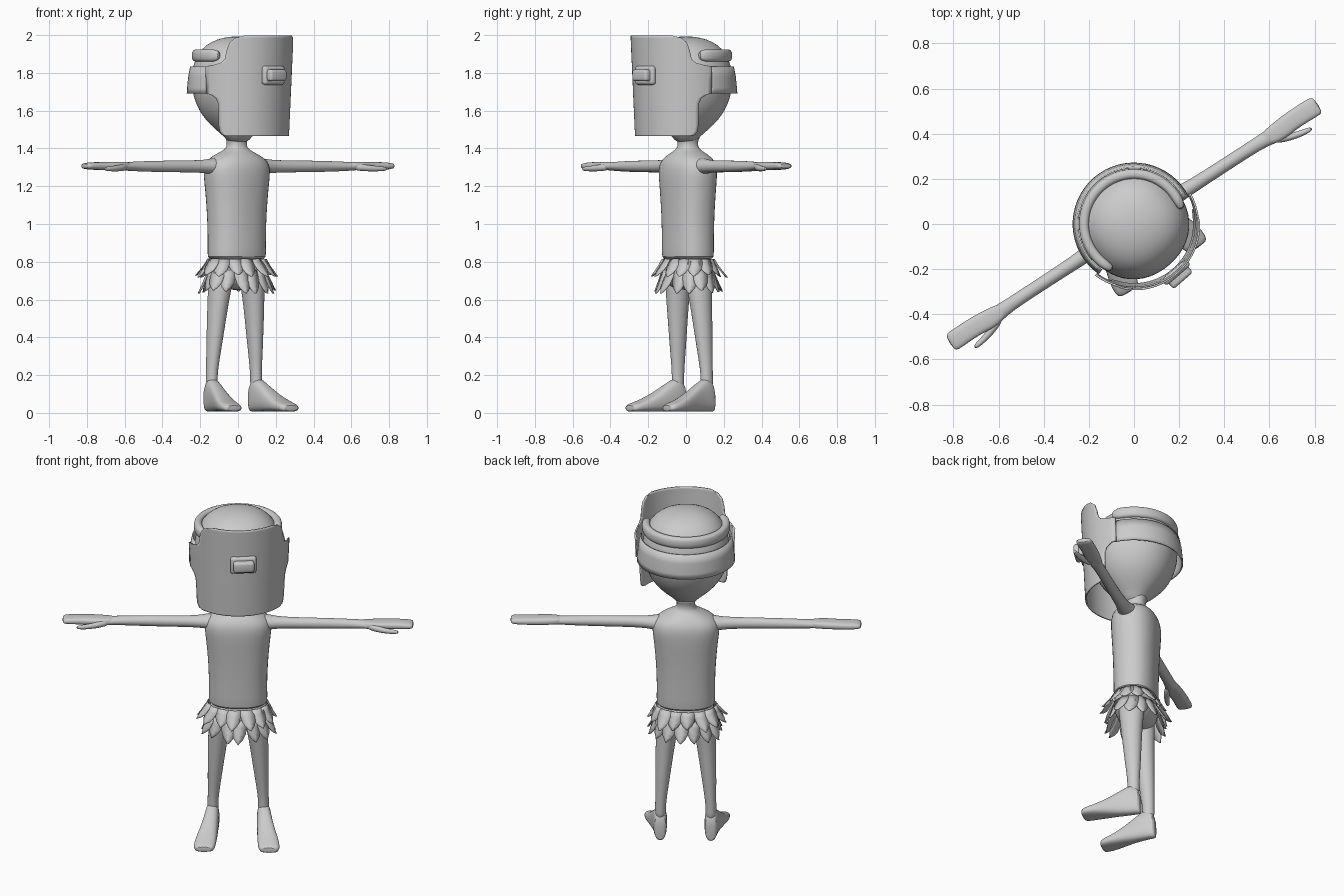
import bpy, bmesh, math, random
from mathutils import Matrix, Vector

if "Cube" in bpy.data.objects:
    bpy.data.objects.remove(bpy.data.objects["Cube"])

random.seed(4)
BODY = Matrix.Rotation(math.radians(33), 4, 'Z')   # figure stands turned to its left
HEAD = Matrix.Rotation(math.radians(41), 4, 'Z')   # head is turned a little further

grey = bpy.data.materials.new("plain grey")
grey.diffuse_color = (0.6, 0.6, 0.6, 1)
grey.use_nodes = True
grey.node_tree.nodes["Principled BSDF"].inputs["Base Color"].default_value = grey.diffuse_color


def finish(name, bm, turn, subsurf=0, thick=0.0, angle=50):
    bmesh.ops.transform(bm, matrix=turn, verts=bm.verts)
    bmesh.ops.recalc_face_normals(bm, faces=bm.faces)
    me = bpy.data.meshes.new(name)
    bm.to_mesh(me)
    bm.free()
    me.materials.append(grey)
    ob = bpy.data.objects.new(name, me)
    bpy.context.collection.objects.link(ob)
    if thick:
        mod = ob.modifiers.new("thickness", 'SOLIDIFY')
        mod.thickness = thick
        mod.offset = 0
    if subsurf:
        ob.modifiers.new("smooth", 'SUBSURF').levels = subsurf
    bpy.ops.object.select_all(action='DESELECT')
    ob.select_set(True)
    bpy.context.view_layer.objects.active = ob
    bpy.ops.object.shade_smooth_by_angle(angle=math.radians(angle))
    return ob


def loft(name, sections, turn, n=16, power=2.0, subsurf=1):
    """Skin rings given as (centre, u axis, v axis); superellipse cross-section."""
    bm = bmesh.new()
    rings = []
    for c, u, v in sections:
        ring = []
        for i in range(n):
            a = 2 * math.pi * (i + 0.5) / n
            ca, sa = math.cos(a), math.sin(a)
            p = (Vector(c) + Vector(u) * math.copysign(abs(ca) ** (2 / power), ca)
                 + Vector(v) * math.copysign(abs(sa) ** (2 / power), sa))
            ring.append(bm.verts.new(p))
        rings.append(ring)
    for r0, r1 in zip(rings, rings[1:]):
        for i in range(n):
            j = (i + 1) % n
            bm.faces.new((r0[i], r0[j], r1[j], r1[i]))
    bm.faces.new(rings[0])
    bm.faces.new(rings[-1])
    return finish(name, bm, turn, subsurf)


def upright(rows):
    """Horizontal sections from (z, cx, cy, rx, ry)."""
    return [((cx, cy, z), (rx, 0, 0), (0, ry, 0)) for z, cx, cy, rx, ry in rows]


def sheet(name, rows, turn, thick, steps=24):
    """Curved sheet; rows are (z, radius, first angle, last angle), 0 = facing forward."""
    bm = bmesh.new()
    grid = []
    for z, r, a0, a1 in rows:
        row = []
        for i in range(steps + 1):
            a = math.radians(a0 + (a1 - a0) * i / steps)
            row.append(bm.verts.new((r * math.sin(a), -r * math.cos(a), z)))
        grid.append(row)
    for p, q in zip(grid, grid[1:]):
        for i in range(steps):
            bm.faces.new((p[i], p[i + 1], q[i + 1], q[i]))
    return finish(name, bm, turn, 0, thick)


# Torso with neck, and the hips below it
Y = 0.012
loft("torso", upright([(z, 0, Y, a, b) for z, a, b in (
    (0.815, .150, .105), (0.818, .166, .118), (0.88, .163, .118), (1.0, .164, .120),
    (1.12, .172, .124), (1.22, .182, .130), (1.29, .192, .132), (1.335, .175, .122),
    (1.365, .125, .098), (1.385, .082, .073), (1.40, .057, .057), (1.42, .050, .052),
    (1.45, .052, .054), (1.47, .075, .075))]), BODY, 20, 2.3)
loft("hips", upright([(z, 0, Y, a, b) for z, a, b in (
    (0.84, .155, .110), (0.78, .165, .117), (0.72, .163, .112), (0.67, .12, .085),
    (0.65, .05, .04))]), BODY, 20, 2.3)

for s, side in ((-1, "right"), (1, "left")):
    # Leg
    loft(side + "_leg", upright([(z, s * x, y, a, b) for z, x, y, a, b in (
        (.78, .085, .014, .070, .085), (.65, .107, .017, .060, .068),
        (.50, .119, .025, .050, .056), (.35, .130, .033, .040, .046),
        (.22, .139, .040, .030, .034), (.17, .140, .040, .031, .035),
        (.12, .140, .040, .030, .034))]), BODY)
    # Foot, widening to a flat toe
    loft(side + "_foot", [((s * x, y, .006 + h / 2), (w, 0, 0), (0, 0, h / 2))
         for y, x, w, h in (
        (.082, .14, .020, .08), (.076, .14, .034, .15), (.035, .142, .040, .19),
        (-.02, .148, .043, .155), (-.09, .160, .052, .105), (-.16, .174, .061, .065),
        (-.22, .180, .060, .045), (-.243, .180, .048, .035))], BODY, 16, 2.8)
    # Arm
    loft(side + "_arm", [((s * x, y, 1.305), (0, ry, 0), (0, 0, rz))
         for x, y, ry, rz in (
        (.10, .010, .06, .050), (.16, .008, .055, .044), (.21, .004, .038, .035),
        (.30, 0, .031, .032), (.50, 0, .030, .031), (.66, 0, .030, .026),
        (.72, -.005, .036, .022), (.75, -.006, .042, .022))], BODY)
    # Mitten hand
    loft(side + "_hand", [((s * x, y, 1.307), (0, ry, 0), (0, 0, rz))
         for x, y, ry, rz in (
        (.68, 0, .028, .021), (.72, -.004, .038, .022), (.77, -.004, .046, .023),
        (.83, .003, .043, .022), (.90, .003, .044, .021), (.955, .001, .045, .018),
        (.972, 0, .038, .012))], BODY, 16, 2.8)
    # Thumb
    loft(side + "_thumb", [((s * x, y, z), (0, r, 0), (0, 0, r))
         for x, y, z, r in (
        (.71, -.020, 1.303, .018), (.76, -.042, 1.298, .020), (.81, -.060, 1.294, .016),
        (.86, -.070, 1.292, .014), (.893, -.074, 1.292, .009))], BODY, 10)

# Leaf skirt: two rows of overlapping leaves
LEAF = ((0, .85), (.3, 1), (.6, .92), (.8, .65), (.93, .3), (1, .05))
bm = bmesh.new()
for top, length, flare, count, shift in ((.815, .095, .055, 15, 0), (.755, .115, .045, 15, .5)):
    for k in range(count):
        a = 2 * math.pi * (k + shift) / count
        base = Vector((.164 * math.cos(a), .122 * math.sin(a) + Y, top))
        out = Vector((math.cos(a) / .164, math.sin(a) / .122, 0)).normalized()
        across = Vector((-out.y, out.x, 0))
        lift = flare * random.uniform(.7, 1.35)
        drop = length * random.uniform(.88, 1.08)
        lean = random.uniform(-.015, .015)
        prev = None
        for t, w in LEAF:
            mid = base + out * (lift * t ** 1.2 + .004) + across * lean * t - Vector((0, 0, drop * t))
            row = [bm.verts.new(mid + across * .04 * w * i - out * .008 * abs(i))
                   for i in (-1, 0, 1)]
            if prev:
                for i in range(2):
                    bm.faces.new((prev[i], prev[i + 1], row[i + 1], row[i]))
            prev = row
finish("leaf_skirt", bm, BODY, 0, .004)

# Egg-shaped head
loft("head", upright([(z, 0, 0.0, r, r) for z, r in (
    (1.43, .052), (1.46, .068), (1.50, .118), (1.55, .168), (1.60, .203), (1.66, .229),
    (1.73, .243), (1.80, .242), (1.86, .229), (1.91, .203), (1.95, .165), (1.978, .11),
    (1.991, .05), (1.993, .01))]), HEAD, 24, 2.15)

# Face shield, side cutouts set by the half angle of each row
sheet("face_shield", [(z, .266 + .045 * (z - 1.465), -h, h) for z, h in (
    (1.465, 53), (1.472, 59), (1.49, 62), (1.52, 63), (1.58, 63), (1.64, 63.5),
    (1.665, 66), (1.685, 72), (1.69, 78), (1.76, 78), (1.835, 78), (1.842, 68),
    (1.855, 59), (1.875, 55), (1.92, 53), (1.96, 50), (1.985, 44), (1.997, 35))],
    HEAD, .008, 32)

# Wide strap around the back of the head
sheet("back_strap", [(1.69, .268, 76, 284), (1.72, .266, 76, 284),
                     (1.78, .260, 76, 284), (1.832, .250, 76, 284)], HEAD, .008, 32)

# Rolled headband above the strap
band = []
for i in range(25):
    a = math.radians(66 + 228 * i / 24)
    d = Vector((math.sin(a), -math.cos(a), 0))
    k = .6 if i in (0, 24) else 1
    band.append((d * .222 + Vector((0, 0, 1.892)), d * .024 * k, (0, 0, .034 * k)))
loft("headband", band, HEAD, 12, 2.6)

# Eye slot: bevelled frame with a box standing out of it
for name, size, y, z, bev in (("eye_slot_frame", (.145, .035, .10), -.284, 1.787, .015),
                              ("eye_slot_box", (.115, .07, .062), -.298, 1.787, .014)):
    bm = bmesh.new()
    bmesh.ops.create_cube(bm, size=1)
    bmesh.ops.scale(bm, vec=size, verts=bm.verts)
    bmesh.ops.bevel(bm, geom=bm.edges[:], offset=bev, segments=3, affect='EDGES', profile=.5)
    bmesh.ops.translate(bm, vec=(0, y, z), verts=bm.verts)
    finish(name, bm, HEAD)
